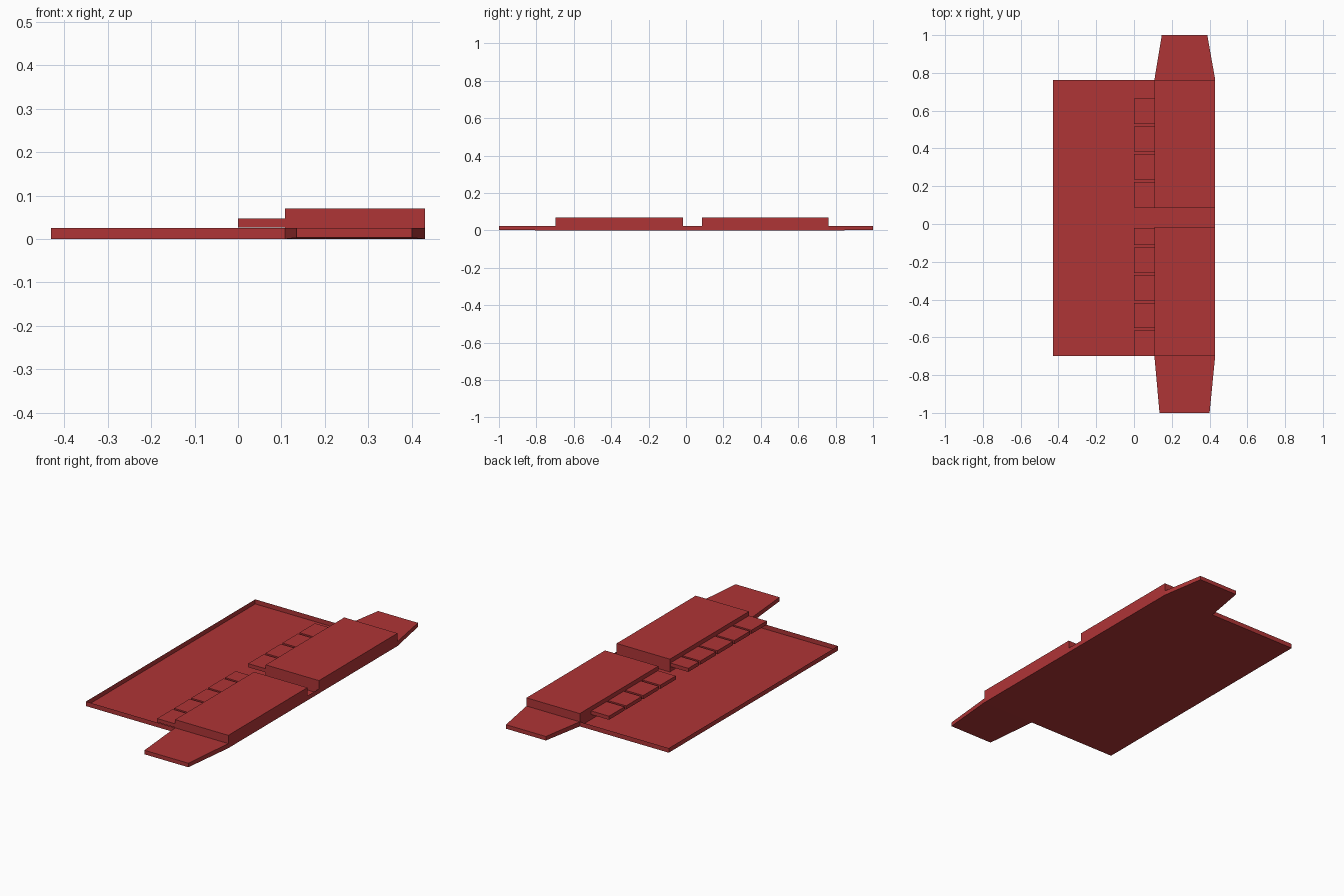
import bpy, bmesh

if "Cube" in bpy.data.objects:
    bpy.data.objects.remove(bpy.data.objects["Cube"])

red = bpy.data.materials.new("brick red")
red.diffuse_color = (0.43, 0.035, 0.037, 1)
red.use_nodes = True
red.node_tree.nodes["Principled BSDF"].inputs["Base Color"].default_value = red.diffuse_color


def prism(name, bottom, top, open_top=False):
    """Solid between two matching loops of points, optionally without a lid."""
    bm = bmesh.new()
    lo = [bm.verts.new(p) for p in bottom]
    hi = [bm.verts.new(p) for p in top]
    n = len(lo)
    bm.faces.new(lo[::-1])
    if not open_top:
        bm.faces.new(hi)
    for i in range(n):
        j = (i + 1) % n
        bm.faces.new((lo[i], lo[j], hi[j], hi[i]))
    if not open_top:
        bmesh.ops.recalc_face_normals(bm, faces=bm.faces)
    mesh = bpy.data.meshes.new(name)
    bm.to_mesh(mesh)
    bm.free()
    mesh.materials.append(red)
    obj = bpy.data.objects.new(name, mesh)
    bpy.context.collection.objects.link(obj)
    return obj


def box(name, x0, x1, y0, y1, z0, z1, open_top=False):
    loop = [(x0, y0), (x1, y0), (x1, y1), (x0, y1)]
    return prism(name, [(x, y, z0) for x, y in loop],
                 [(x, y, z1) for x, y in loop], open_top)


RIM = 0.025
X0, XB, X1 = -0.43, 0.108, 0.43     # tray left edge, block edge, tray right edge
Y0, Y1 = -0.698, 0.763              # tray front and back

# Shallow open tray with paper-thin walls
box("tray", X0, X1, Y0, Y1, 0, RIM, open_top=True)

# Two raised blocks along the right side
box("front_block", XB, X1, Y0, -0.015, 0, 0.07)
box("back_block", XB, X1, 0.085, Y1, 0, 0.07)


# Tapered tabs at both ends
def tab(name, root_y, tip_y, tip_x0, tip_x1):
    loop = [(XB, root_y), (X1, root_y), (tip_x1, tip_y), (tip_x0, tip_y)]
    prism(name,
          [(x, y, 0.003 if y == tip_y else 0) for x, y in loop],
          [(x, y, RIM) for x, y in loop])


tab("front_tab", Y0, -1.0, 0.135, 0.40)
tab("back_tab", Y1, 1.0, 0.147, 0.388)

# Rows of raised step plates beside the blocks
PITCH, LENGTH = 0.1475, 0.134
for i in range(4):
    y = 0.088 + i * PITCH
    box(f"back_step_{i + 1}", 0, XB, y, y + LENGTH, 0.027, 0.047)
for i in range(5):
    y = Y0 + i * 0.1465
    end = min(y + LENGTH, -0.02)
    box(f"front_step_{i + 1}", 0, XB, y, end, 0.027, 0.047)
